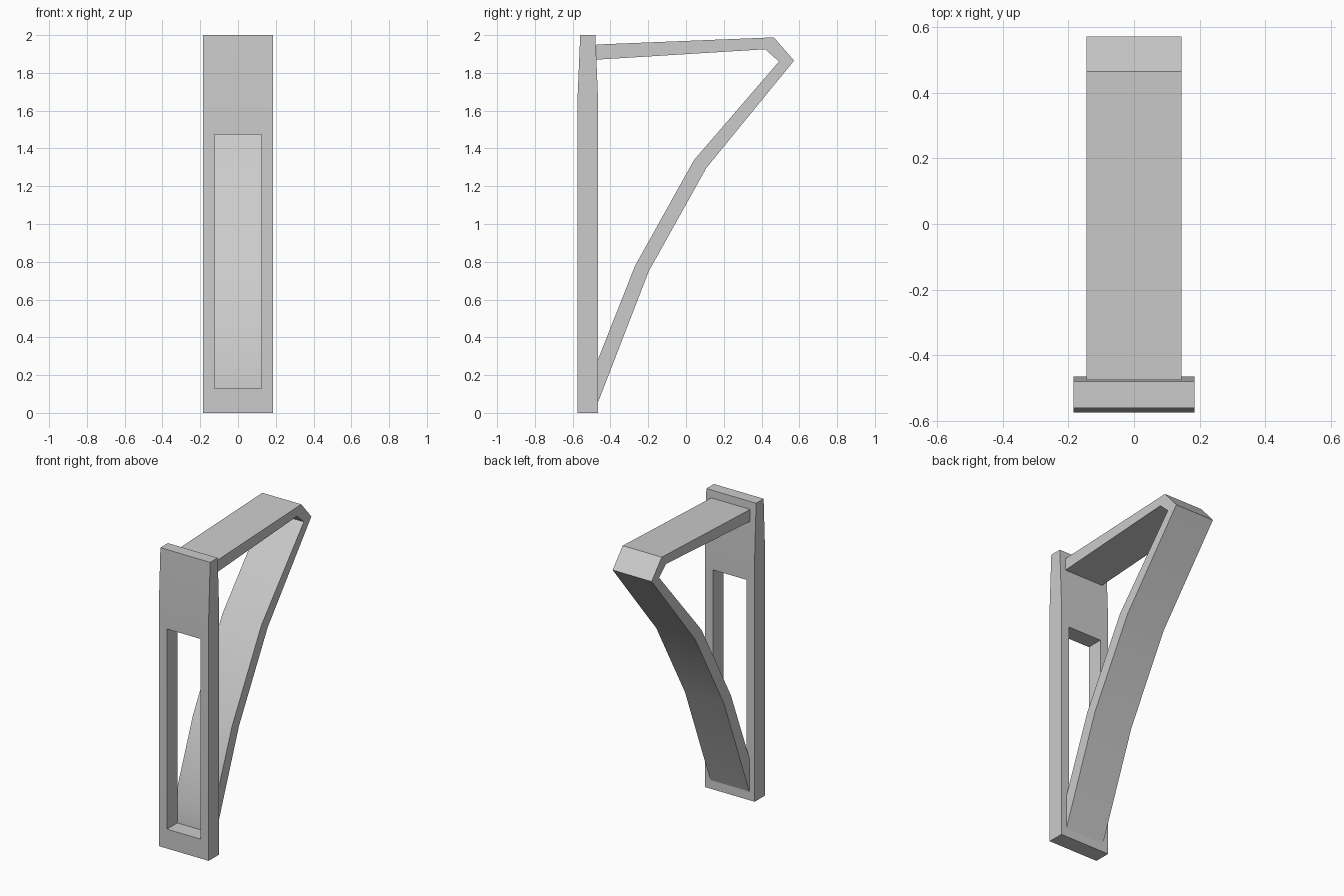
import bpy
import bmesh
from math import radians

cube = bpy.data.objects.get("Cube")
if cube:
    bpy.data.objects.remove(cube, do_unlink=True)

grey = bpy.data.materials.new("plain grey")
grey.use_nodes = True
colour = (0.6, 0.6, 0.6, 1)
grey.diffuse_color = colour
grey.node_tree.nodes["Principled BSDF"].inputs["Base Color"].default_value = colour


def extrude_profile(name, outline, half_width):
    """Extrude a closed side outline of (y, z) points across x."""
    bm = bmesh.new()
    face = bm.faces.new([bm.verts.new((-half_width, y, z)) for y, z in outline])
    new = bmesh.ops.extrude_face_region(bm, geom=[face])["geom"]
    moved = [v for v in new if isinstance(v, bmesh.types.BMVert)]
    bmesh.ops.translate(bm, verts=moved, vec=(2 * half_width, 0, 0))
    bmesh.ops.recalc_face_normals(bm, faces=bm.faces)
    mesh = bpy.data.meshes.new(name)
    bm.to_mesh(mesh)
    bm.free()
    mesh.materials.append(grey)
    obj = bpy.data.objects.new(name, mesh)
    bpy.context.collection.objects.link(obj)
    return obj


def smooth(obj):
    bpy.ops.object.select_all(action="DESELECT")
    obj.select_set(True)
    bpy.context.view_layer.objects.active = obj
    bpy.ops.object.shade_smooth_by_angle(angle=radians(30))


# Wall plate, tapering towards the top
plate = extrude_profile("wall_plate", [
    (-0.575, 0), (-0.465, 0), (-0.465, 1.65), (-0.48, 2), (-0.56, 2), (-0.575, 1.65)], 0.185)

# Tall window cut through the plate
cutter = extrude_profile("window_cutter", [
    (-0.8, 0.13), (-0.3, 0.13), (-0.3, 1.475), (-0.8, 1.475)], 0.125)
cutter.hide_render = True
cutter.hide_set(True)
window = plate.modifiers.new("window", "BOOLEAN")
window.operation = "DIFFERENCE"
window.solver = "EXACT"
window.object = cutter
bpy.context.view_layer.objects.active = plate
bpy.ops.object.modifier_apply(modifier=window.name)
bpy.data.objects.remove(cutter, do_unlink=True)

# Top arm and bent brace as one continuous strip
outer = [(-0.475, 1.95), (0.465, 1.988), (0.572, 1.865), (0.108, 1.297), (-0.197, 0.75), (-0.465, 0.058)]
inner = [(-0.475, 1.87), (0.42, 1.925), (0.492, 1.86), (0.042, 1.338), (-0.27, 0.778), (-0.465, 0.285)]
brace = extrude_profile("arm_and_brace", outer + inner[::-1], 0.145)

for part in (plate, brace):
    smooth(part)
